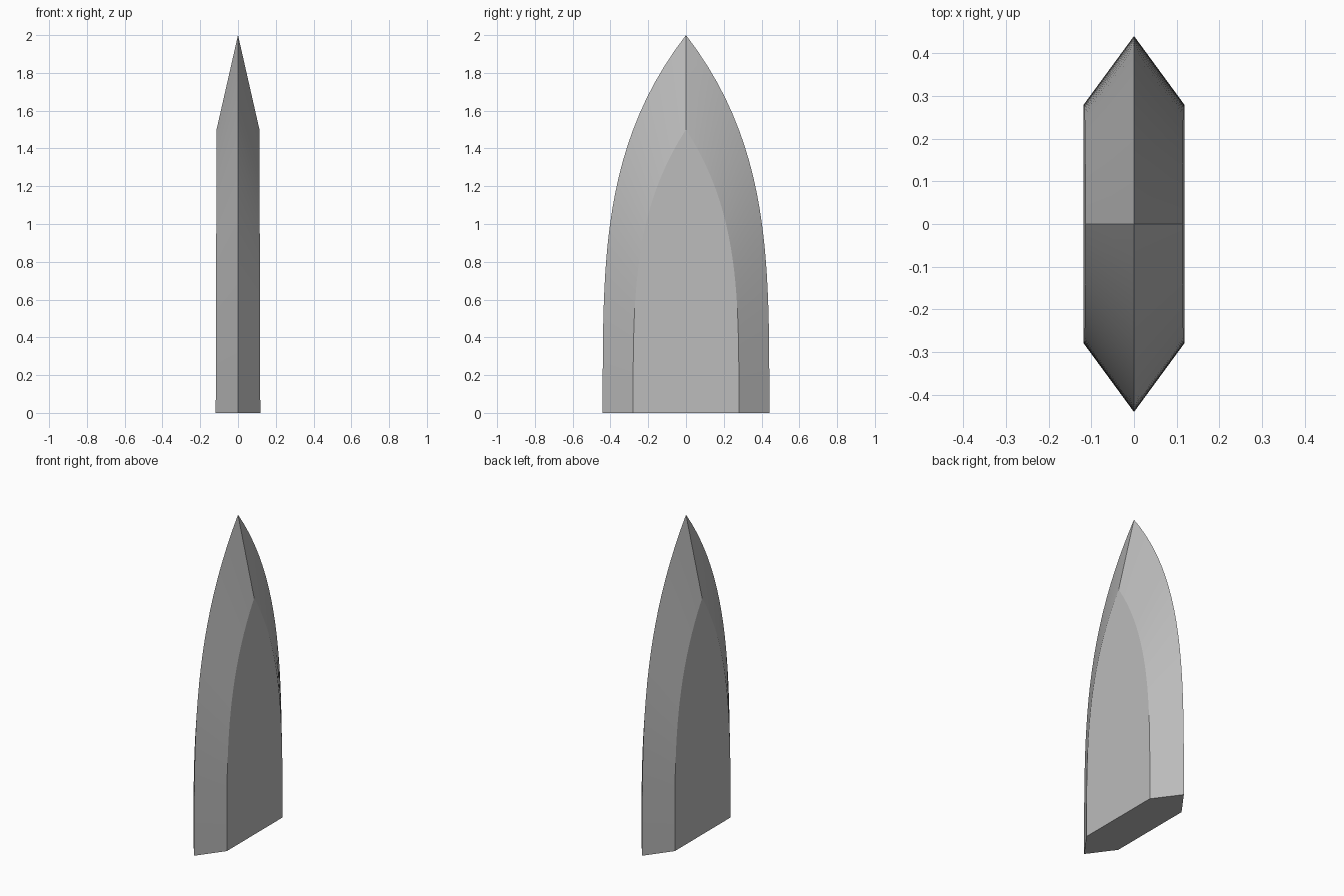
import bpy, bmesh, math

cube = bpy.data.objects.get("Cube")
if cube:
    bpy.data.objects.remove(cube)

HEIGHT, HALF_WIDTH = 2.0, 0.441
FACE_HEIGHT, FACE_HALF_WIDTH = 1.5, 0.28
STEPS = 24


def arch(half_width, height):
    """Pointed arch from the -y foot over the tip to the +y foot, as (y, z)."""
    side = []
    for i in range(STEPS + 1):
        t = i / STEPS
        side.append((half_width * (1 - t ** 3.5), height * t))
    return [(-y, z) for y, z in side] + side[-2::-1]


def thickness(z):
    return 0.118 - 0.003 * z


# Gray material
gray = bpy.data.materials.new("stone gray")
gray.use_nodes = True
colour = (0.5, 0.5, 0.5, 1)
gray.diffuse_color = colour
gray.node_tree.nodes["Principled BSDF"].inputs["Base Color"].default_value = colour

# Sharp outer rim, with a raised flat face on each side joined by bevels
bm = bmesh.new()
rim = [bm.verts.new((0, y, z)) for y, z in arch(HALF_WIDTH, HEIGHT)]
faces = []
for side in (1, -1):
    face = [bm.verts.new((side * thickness(z), y, z))
            for y, z in arch(FACE_HALF_WIDTH, FACE_HEIGHT)]
    bm.faces.new(face)
    for i in range(len(rim) - 1):
        bm.faces.new((rim[i], rim[i + 1], face[i + 1], face[i]))
    faces.append(face)

# Six-sided base
left, right = faces
bm.faces.new((rim[0], left[0], left[-1], rim[-1], right[-1], right[0]))
bmesh.ops.recalc_face_normals(bm, faces=bm.faces)

mesh = bpy.data.meshes.new("pointed_blade")
bm.to_mesh(mesh)
bm.free()
mesh.materials.append(gray)
blade = bpy.data.objects.new("pointed_blade", mesh)
bpy.context.collection.objects.link(blade)

# Smooth bevels with crisp edges
bpy.ops.object.select_all(action="DESELECT")
blade.select_set(True)
bpy.context.view_layer.objects.active = blade
bpy.ops.object.shade_smooth_by_angle(angle=math.radians(16))
